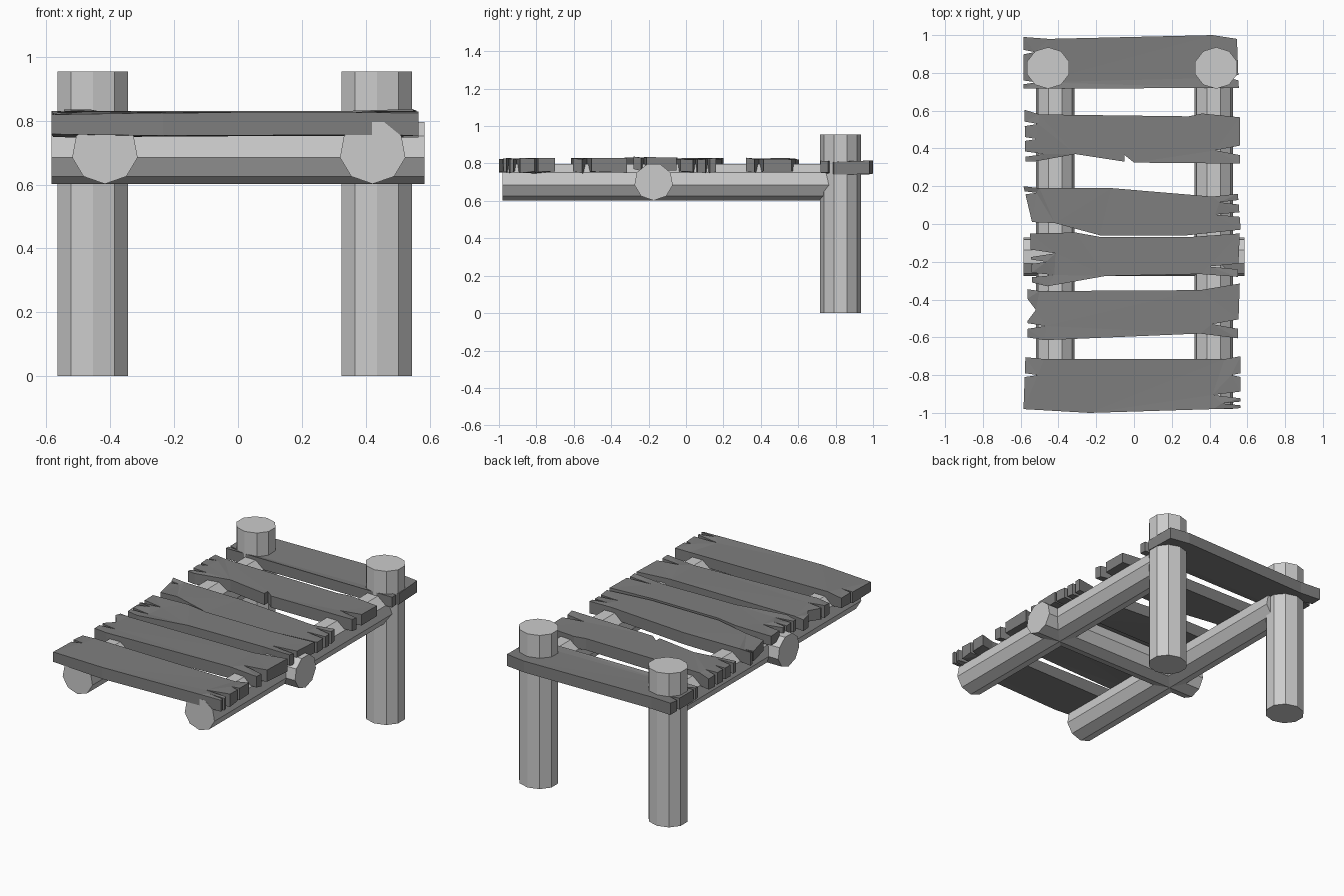
import bpy, bmesh, random
from math import radians
from mathutils import Matrix

if "Cube" in bpy.data.objects:
    bpy.data.objects.remove(bpy.data.objects["Cube"])

random.seed(4)
dark_wood = bpy.data.materials.new("dark_wood")
dark_wood.diffuse_color = (0.21, 0.21, 0.21, 1)
dark_wood.use_nodes = True
dark_wood.node_tree.nodes["Principled BSDF"].inputs["Base Color"].default_value = dark_wood.diffuse_color


def finish(bm, name):
    bmesh.ops.recalc_face_normals(bm, faces=bm.faces)
    mesh = bpy.data.meshes.new(name)
    bm.to_mesh(mesh)
    bm.free()
    ob = bpy.data.objects.new(name, mesh)
    bpy.context.collection.objects.link(ob)
    return ob


def log(name, sides, r, length, centre, rot, widen=1.04):
    """Faceted, slightly wide log; the profile has a vertex pointing to local -y."""
    bm = bmesh.new()
    bmesh.ops.create_cone(bm, cap_ends=True, segments=sides, radius1=r, radius2=r, depth=length)
    bm.verts.ensure_lookup_table()
    turn = bm.verts[0].co.xy.angle_signed((0, -1))  # clockwise angle to -y
    bm.transform(Matrix.Rotation(-turn, 4, 'Z'))
    bm.transform(Matrix.Translation(centre) @ rot @ Matrix.Diagonal((widen, 1, 1, 1)))
    return finish(bm, name)


def plank(name, back, right, front, left, z0=0.753, z1=0.825):
    """Split board: long edges run left to right, splits are (y, half width, depth)."""
    def splits(a, b, cuts, inward):
        pts = []
        for y, h, d in cuts:
            for yy, dd in ((y + h, 0), (y, d), (y - h, 0)):
                t = (yy - a[1]) / (b[1] - a[1])
                pts.append((a[0] + t * (b[0] - a[0]) + inward * dd, yy))
        return pts
    outline = (back + splits(back[-1], front[-1], right, -1) + front[::-1]
               + splits(back[0], front[0], left, 1)[::-1])
    bm = bmesh.new()
    face = bm.faces.new([bm.verts.new((x, y, z0)) for x, y in outline])
    ext = bmesh.ops.extrude_face_region(bm, geom=[face], use_keep_orig=True)
    for v in ext['geom']:
        if isinstance(v, bmesh.types.BMVert):
            v.co.z = z1
    for v in bm.verts:  # rough, uneven ends
        if abs(v.co.x) > 0.4:
            v.co.z += random.uniform(-0.006, 0.006)
    bmesh.ops.triangulate(bm, faces=[f for f in bm.faces if len(f.verts) > 4])
    ob = finish(bm, name)
    ob.data.materials.append(dark_wood)
    return ob


# Upright posts
upright = Matrix.Identity(4)
for side, x in (("left", -0.455), ("right", 0.435)):
    log(side + "_post", 10, 0.11, 0.955, (x, 0.826, 0.4775), upright, 1.06)

# Long beams and the cross beam, lowest vertex pointing down
along_y = Matrix.Rotation(radians(90), 4, 'X')
along_x = Matrix.Rotation(radians(90), 4, 'Z') @ along_y
for side, x in (("left", -0.417), ("right", 0.422)):
    log(side + "_beam", 9, 0.1, 1.81, (x, -0.075, 0.702), along_y)
log("cross_beam", 9, 0.1, 1.17, (0, -0.173, 0.702), along_x)

# Deck planks from back to front
plank("plank_1",
      [(-0.585, 0.99), (-0.45, 0.98), (0.415, 1.0), (0.545, 0.98)],
      [(0.775, 0.015, 0.05)],
      [(-0.585, 0.717), (0.555, 0.72)],
      [(0.91, 0.012, 0.06), (0.75, 0.01, 0.07)], 0.747, 0.812)
plank("plank_2",
      [(-0.58, 0.605), (-0.5, 0.58), (0.29, 0.57), (0.36, 0.585), (0.56, 0.565)],
      [(0.39, 0.025, 0.13)],
      [(-0.575, 0.33), (-0.53, 0.33), (-0.31, 0.37), (-0.05, 0.33), (-0.05, 0.365),
       (0.0, 0.325), (0.56, 0.32)],
      [(0.53, 0.012, 0.07), (0.45, 0.01, 0.06), (0.37, 0.014, 0.1)])
plank("plank_3",
      [(-0.585, 0.2), (-0.5, 0.19), (-0.12, 0.19), (0.415, 0.145), (0.55, 0.16)],
      [(0.115, 0.012, 0.1), (0.05, 0.012, 0.13)],
      [(-0.54, 0.01), (-0.42, 0.005), (-0.18, -0.06), (0.28, -0.06), (0.565, -0.03)],
      [(0.165, 0.008, 0.06)])
plank("plank_4",
      [(-0.55, -0.05), (-0.31, -0.045), (-0.17, -0.07), (0.28, -0.07), (0.56, -0.05)],
      [(-0.225, 0.015, 0.16)],
      [(-0.54, -0.31), (-0.46, -0.33), (-0.15, -0.275), (0.35, -0.265), (0.55, -0.28)],
      [(-0.155, 0.02, 0.13), (-0.2, 0.012, 0.08), (-0.27, 0.012, 0.12)], 0.765, 0.831)
plank("plank_5",
      [(-0.565, -0.345), (-0.5, -0.355), (0.35, -0.35), (0.56, -0.315)],
      [(-0.53, 0.025, 0.14)],
      [(-0.565, -0.6), (-0.475, -0.615), (0.35, -0.58), (0.55, -0.605)],
      [(-0.455, 0.06, 0.045), (-0.54, 0.015, 0.1)])
plank("plank_6",
      [(-0.575, -0.705), (-0.475, -0.715), (0.48, -0.715), (0.565, -0.7)],
      [(-0.8, 0.01, 0.05), (-0.905, 0.018, 0.15), (-0.95, 0.01, 0.1)],
      [(-0.585, -0.98), (-0.235, -1.0), (0.42, -0.98), (0.565, -0.975)],
      [(-0.8, 0.01, 0.07)])
